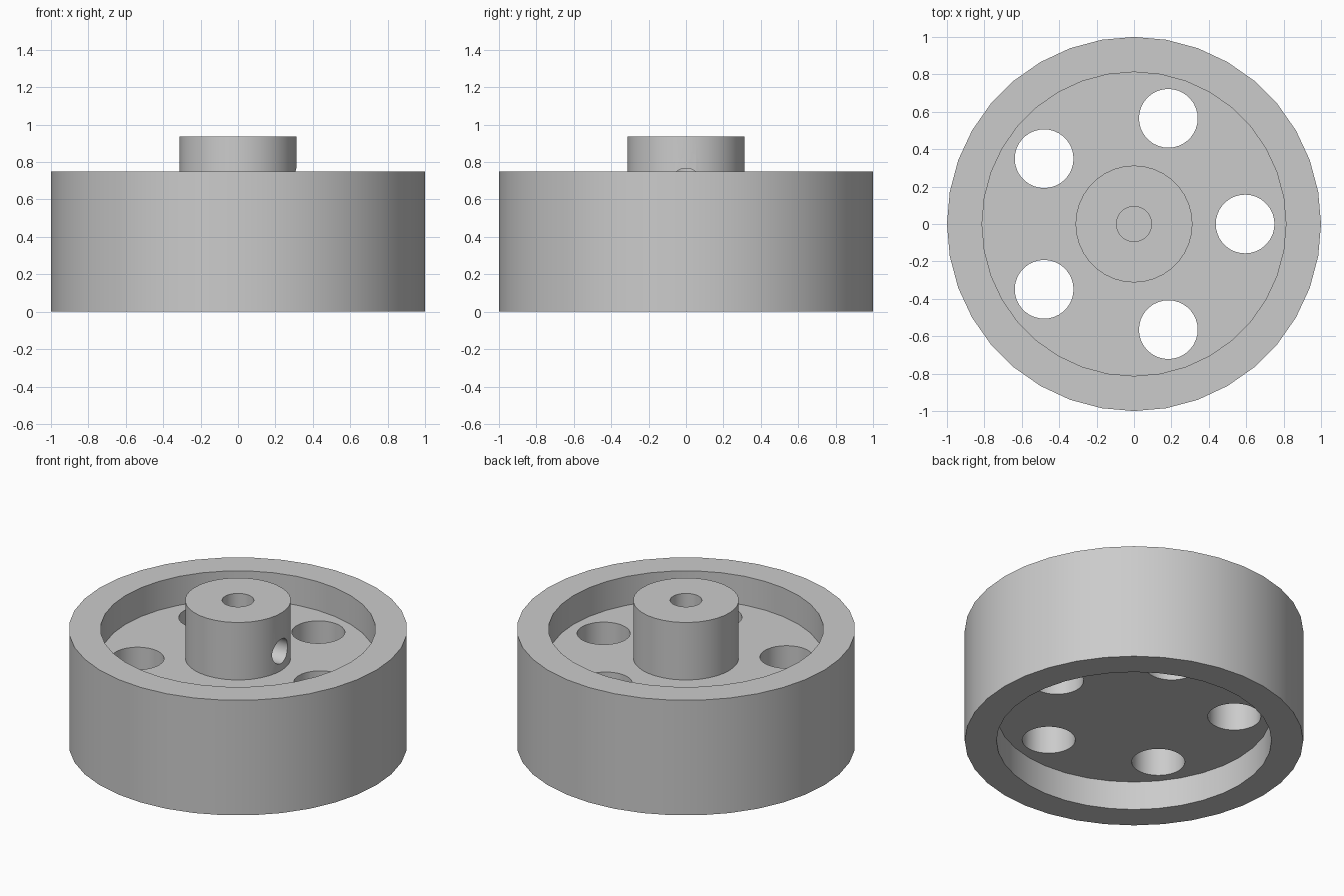
import bpy
import bmesh
from math import radians, cos, sin, tau
from mathutils import Matrix

cube = bpy.data.objects.get("Cube")
if cube:
    bpy.data.objects.remove(cube, do_unlink=True)

grey = bpy.data.materials.new("plain grey")
colour = (0.6, 0.6, 0.6, 1)
grey.diffuse_color = colour
grey.use_nodes = True
grey.node_tree.nodes["Principled BSDF"].inputs["Base Color"].default_value = colour


def make_object(name, bm):
    bmesh.ops.recalc_face_normals(bm, faces=bm.faces)
    mesh = bpy.data.meshes.new(name)
    bm.to_mesh(mesh)
    bm.free()
    mesh.materials.append(grey)
    obj = bpy.data.objects.new(name, mesh)
    bpy.context.collection.objects.link(obj)
    return obj


def lathe(name, profile, sides):
    """Turn a closed radius/height outline round the z axis."""
    bm = bmesh.new()
    verts = [bm.verts.new((r, 0, z)) for r, z in profile]
    edges = [bm.edges.new(pair) for pair in zip(verts, verts[1:])]
    bmesh.ops.spin(bm, geom=verts + edges, axis=(0, 0, 1), cent=(0, 0, 0),
                   angle=tau, steps=sides, use_duplicate=False)
    bmesh.ops.remove_doubles(bm, verts=bm.verts, dist=0.0001)
    return make_object(name, bm)


def drill(body, name, radius, length, matrix):
    """Cut a round hole through the body."""
    bm = bmesh.new()
    bmesh.ops.create_cone(bm, cap_ends=True, segments=36, radius1=radius,
                          radius2=radius, depth=length, matrix=matrix)
    cutter = make_object(name, bm)
    cutter.hide_render = True
    mod = body.modifiers.new(name, "BOOLEAN")
    mod.operation = "DIFFERENCE"
    mod.solver = "EXACT"
    mod.object = cutter
    bpy.context.view_layer.objects.active = body
    bpy.ops.object.modifier_apply(modifier=mod.name)
    bpy.data.objects.remove(cutter, do_unlink=True)


rim, inner, hub, bore = 1.0, 0.8125, 0.3125, 0.094
web_low, web_high, top, hub_top, bore_floor = 0.1875, 0.5625, 0.75, 0.9375, 0.375

# Rim, web and hub with a blind shaft bore
wheel = lathe("wheel", [
    (0, web_low), (inner, web_low), (inner, 0), (rim, 0), (rim, top),
    (inner, top), (inner, web_high), (hub, web_high), (hub, hub_top),
    (bore, hub_top), (bore, bore_floor), (0, bore_floor)], 36)

# Five lightening holes through the web
for i in range(5):
    a = tau * i / 5
    drill(wheel, "web_hole", 0.157, 1,
          Matrix.Translation((0.594 * cos(a), 0.594 * sin(a), 0.4)))

# Set screw hole from the side of the hub into the bore
drill(wheel, "screw_hole", 0.079, 0.4,
      Matrix.Translation((0.2, 0, 0.688)) @ Matrix.Rotation(radians(90), 4, "Y"))

bpy.ops.object.select_all(action="DESELECT")
wheel.select_set(True)
bpy.context.view_layer.objects.active = wheel
bpy.ops.object.shade_smooth_by_angle(angle=radians(30))
